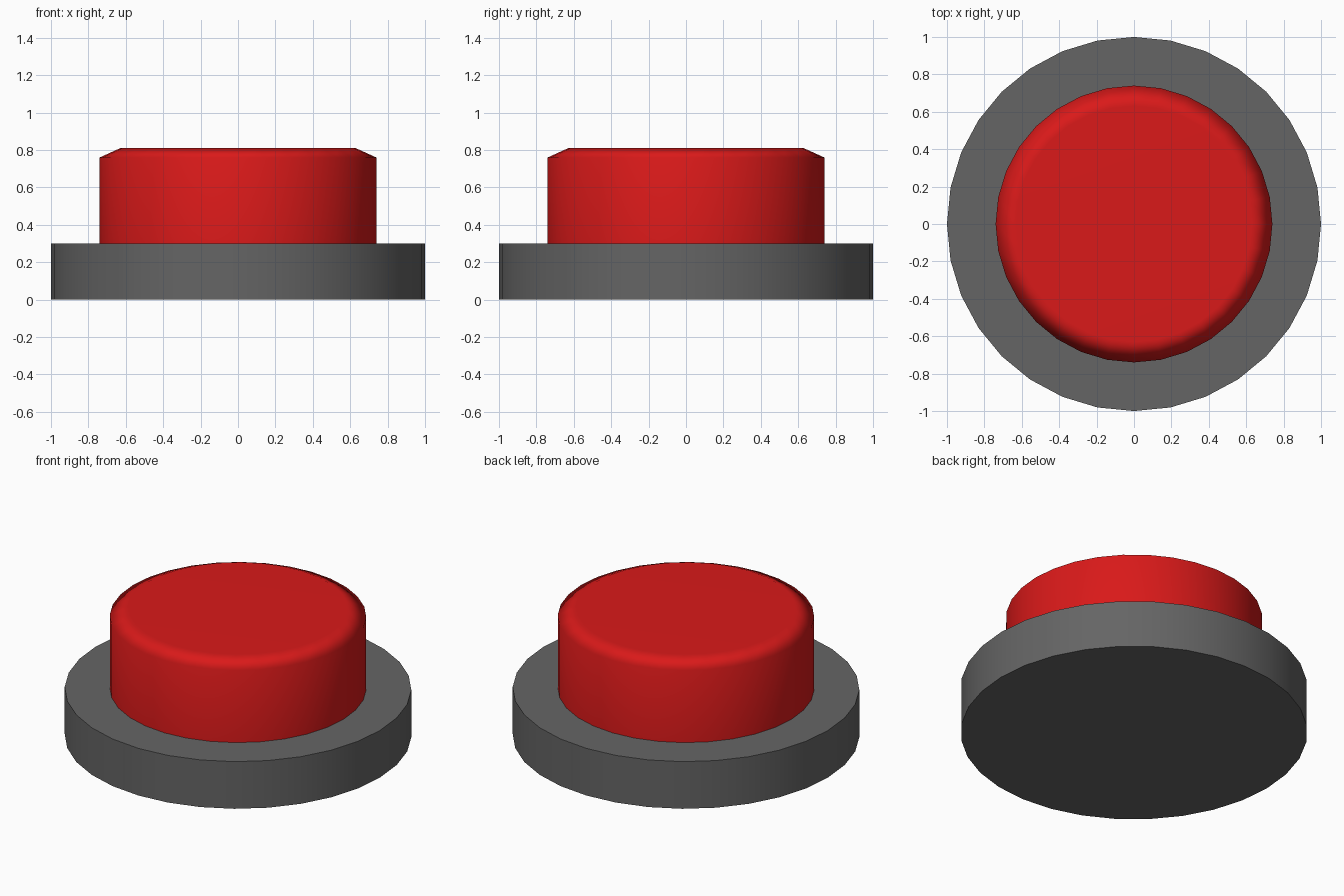
import bpy, bmesh, math

if "Cube" in bpy.data.objects:
    bpy.data.objects.remove(bpy.data.objects["Cube"])

SIDES = 32


def material(name, rgb):
    mat = bpy.data.materials.new(name)
    mat.diffuse_color = (*rgb, 1.0)
    mat.use_nodes = True
    mat.node_tree.nodes["Principled BSDF"].inputs["Base Color"].default_value = mat.diffuse_color
    return mat


def turned(name, profile, mat):
    """Closed solid turned around z from (radius, height) points, bottom to top."""
    bm = bmesh.new()
    rings = [[bm.verts.new((r * math.cos(math.tau * i / SIDES),
                            r * math.sin(math.tau * i / SIDES), z))
              for i in range(SIDES)] for r, z in profile]
    for low, high in zip(rings, rings[1:]):
        for i in range(SIDES):
            j = (i + 1) % SIDES
            bm.faces.new((low[i], low[j], high[j], high[i]))
    bm.faces.new(rings[0][::-1])
    bm.faces.new(rings[-1])
    mesh = bpy.data.meshes.new(name)
    bm.to_mesh(mesh)
    bm.free()
    mesh.materials.append(mat)
    obj = bpy.data.objects.new(name, mesh)
    bpy.context.collection.objects.link(obj)
    # Smooth walls and bevel, sharp right-angled rims
    bpy.ops.object.select_all(action='DESELECT')
    obj.select_set(True)
    bpy.context.view_layer.objects.active = obj
    bpy.ops.object.shade_smooth_by_angle(angle=math.radians(75))
    # Keep the large faces flat so only the bevel carries the gradient
    mod = obj.modifiers.new("weighted_normals", 'WEIGHTED_NORMAL')
    mod.keep_sharp = True
    return obj


# Round base plate
turned("base", [(1.0, 0.0), (1.0, 0.3)], material("dark_grey", (0.13, 0.13, 0.13)))

# Push button with bevelled top edge
turned("push_button", [(0.74, 0.28), (0.74, 0.76), (0.63, 0.81)],
       material("red", (0.7, 0.01, 0.01)))
